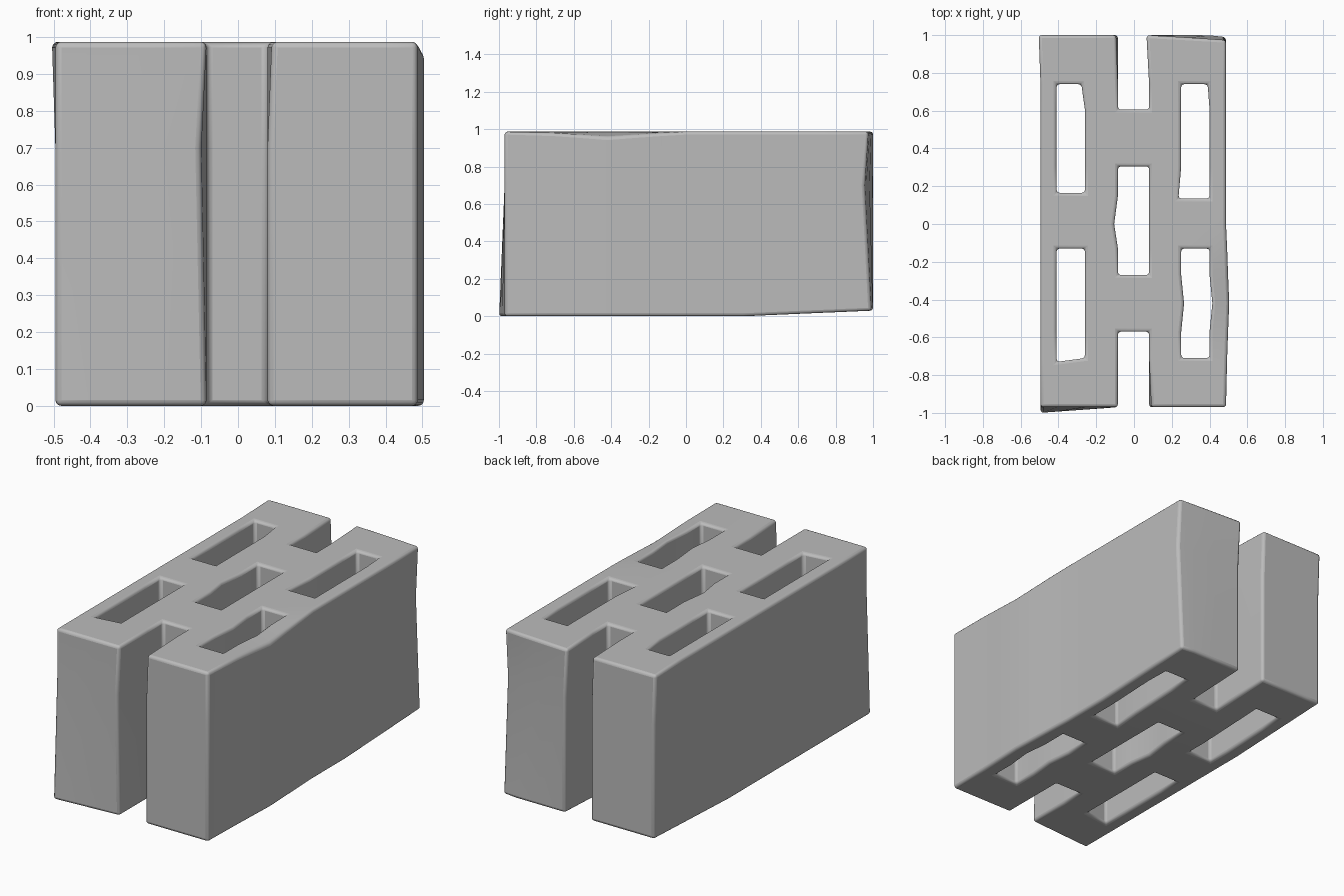
import bpy, bmesh, math

cube = bpy.data.objects.get("Cube")
if cube:
    bpy.data.objects.remove(cube, do_unlink=True)

# Plan grid lines and height layers of the block
XS = [-0.495, -0.41, -0.26, -0.085, 0.08, 0.25, 0.4, 0.487]
YS = [-0.97, -0.71, -0.57, -0.42, -0.27, -0.13, 0, 0.15, 0.305, 0.45, 0.605, 0.74, 1]
ZS = [0, 0.7, 0.987]
LEFT, HOLE_L, HOLE_LR, SLOT_L, SLOT_R, HOLE_RL, HOLE_R, RIGHT = range(len(XS))
FRONT, BACK = 0, len(YS) - 1
BOTTOM, MIDDLE, TOP = range(3)


def solid(i, j):
    """True where the plan cell is filled, False in slots, holes and outside."""
    if not (0 <= i < RIGHT and 0 <= j < BACK):
        return False
    y = (YS[j] + YS[j + 1]) / 2
    if i == SLOT_L:
        return 0.305 < y < 0.605 or -0.57 < y < -0.27
    if i in (HOLE_L, HOLE_RL):
        return not (0.15 < y < 0.74 or -0.71 < y < -0.13)
    return True


bm = bmesh.new()
grid = {}


def vert(i, j, k):
    if (i, j, k) not in grid:
        grid[i, j, k] = bm.verts.new((XS[i], YS[j], ZS[k]))
    return grid[i, j, k]


def wall(a, b):
    for k in (BOTTOM, MIDDLE):
        bm.faces.new([vert(*a, k), vert(*b, k), vert(*b, k + 1), vert(*a, k + 1)])


# Caps on solid cells, walls wherever a solid cell meets an opening
for i in range(RIGHT):
    for j in range(BACK):
        if not solid(i, j):
            continue
        ring = [(i, j), (i + 1, j), (i + 1, j + 1), (i, j + 1)]
        bm.faces.new([vert(*c, TOP) for c in ring])
        bm.faces.new([vert(*c, BOTTOM) for c in reversed(ring)])
        around = [(i, j - 1), (i + 1, j), (i, j + 1), (i - 1, j)]
        for n, cell in enumerate(around):
            if not solid(*cell):
                wall(ring[n], ring[(n + 1) % 4])


# Hand-worn irregularities
def nudge(i, y, layers=(BOTTOM, MIDDLE, TOP), dx=0.0, dy=0.0, dz=0.0):
    j = min(range(len(YS)), key=lambda n: abs(YS[n] - y))
    for k in layers:
        if (i, j, k) in grid:
            v = grid[i, j, k]
            v.co.x += dx
            v.co.y += dy
            v.co.z += dz


# Holes
nudge(SLOT_L, 0, dx=-0.02)
nudge(HOLE_LR, 0.74, (TOP,), dx=-0.02)
nudge(HOLE_RL, -0.42, dx=0.015)
nudge(HOLE_R, -0.42, dx=0.015)
nudge(HOLE_R, 0.74, dx=-0.01)
nudge(HOLE_RL, 0.15, dx=-0.015)
nudge(HOLE_L, -0.71, dy=-0.02)
for left in (HOLE_L, HOLE_LR):
    nudge(left, 0.15, dy=0.015)
for right in (HOLE_RL, HOLE_R):
    nudge(right, 0.15, dy=-0.015)

# End slots
nudge(SLOT_R, 1, (TOP,), dx=-0.015)
nudge(SLOT_L, 1, (TOP,), dx=-0.01)
nudge(SLOT_L, -0.97, (MIDDLE,), dx=-0.015)
nudge(SLOT_R, -0.97, (TOP,), dx=0.012)

# Outer corners and edges
nudge(LEFT, 1, (TOP,), dx=-0.01)
nudge(LEFT, -0.97, (BOTTOM,), dy=-0.03)
nudge(HOLE_L, -0.97, (BOTTOM,), dy=-0.024)
nudge(HOLE_LR, -0.97, (BOTTOM,), dy=-0.013)
nudge(RIGHT, 1, (TOP,), dy=-0.025)
nudge(HOLE_R, 1, (TOP,), dy=-0.019)
nudge(HOLE_RL, 1, (TOP,), dy=-0.01)
nudge(RIGHT, 1, (MIDDLE,), dy=-0.045)
nudge(HOLE_R, 1, (MIDDLE,), dy=-0.035)
nudge(HOLE_RL, 1, (MIDDLE,), dy=-0.018)
nudge(RIGHT, 1, (BOTTOM,), dy=-0.01)
nudge(RIGHT, -0.42, dx=0.017)
nudge(RIGHT, -0.42, (TOP,), dz=-0.03)
for y in (-0.57, -0.27):
    nudge(RIGHT, y, dx=0.011)
    nudge(RIGHT, y, (TOP,), dz=-0.018)
for y in (-0.71, -0.13):
    nudge(RIGHT, y, dx=0.006)
    nudge(RIGHT, y, (TOP,), dz=-0.008)

# Underside rises slightly toward the back
for (i, j, k), v in grid.items():
    if k == BOTTOM:
        v.co.z += 0.03 * max(0, (YS[j] - 0.305) / 0.695)

bmesh.ops.recalc_face_normals(bm, faces=bm.faces)
mesh = bpy.data.meshes.new("hollow_block")
bm.to_mesh(mesh)
bm.free()
block = bpy.data.objects.new("hollow_block", mesh)
bpy.context.collection.objects.link(block)

# Grey material
grey = bpy.data.materials.new("block_grey")
grey.use_nodes = True
colour = (0.5, 0.5, 0.5, 1)
grey.diffuse_color = colour
grey.node_tree.nodes["Principled BSDF"].inputs["Base Color"].default_value = colour
mesh.materials.append(grey)

# Rounded edges
bevel = block.modifiers.new("rounded_edges", "BEVEL")
bevel.width = 0.016
bevel.segments = 3
bevel.limit_method = "ANGLE"
bevel.angle_limit = math.radians(40)

bpy.context.view_layer.objects.active = block
block.select_set(True)
bpy.ops.object.shade_smooth_by_angle(angle=math.radians(40))
